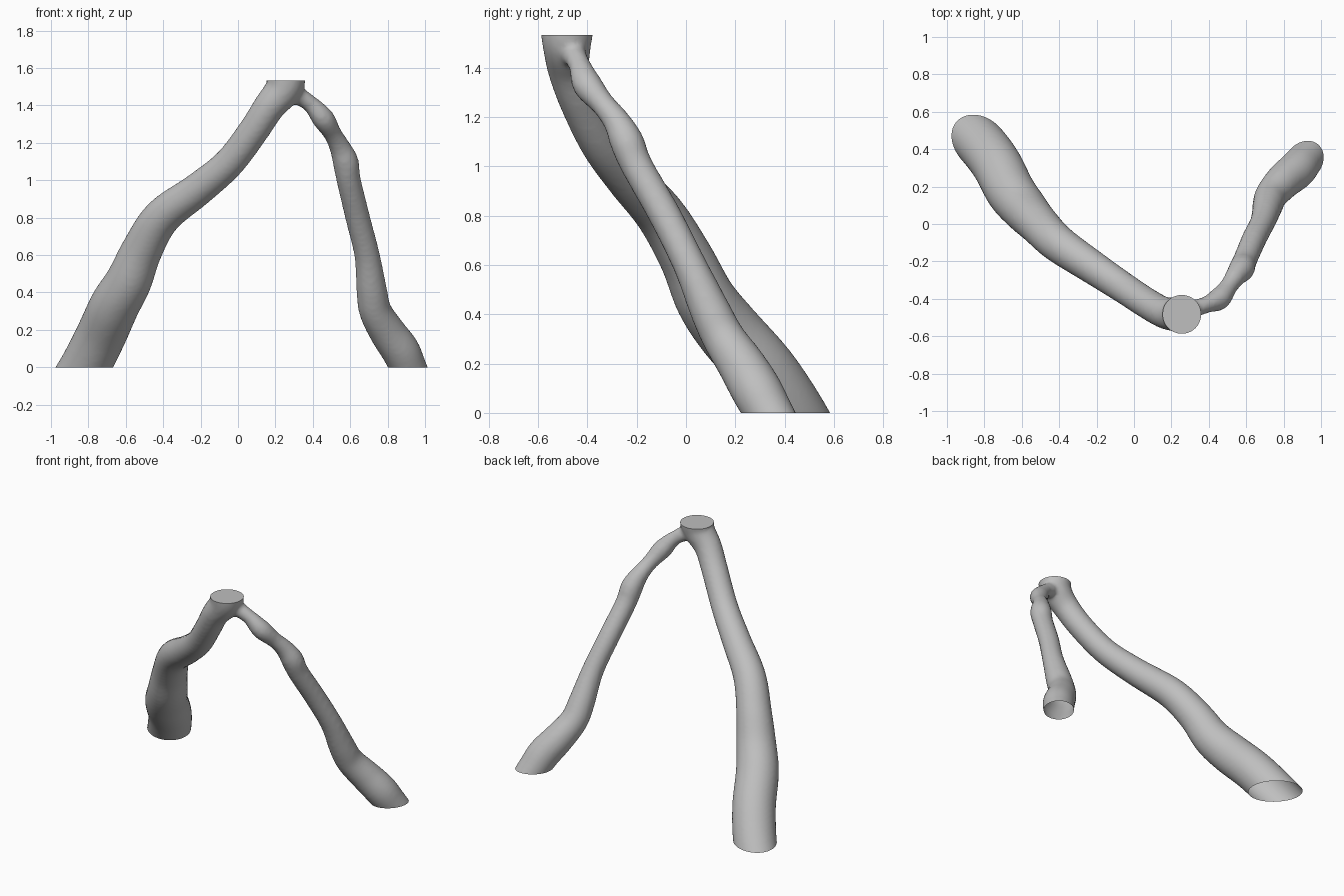
import bpy, bmesh, math
from mathutils import Vector

cube = bpy.data.objects.get("Cube")
if cube:
    bpy.data.objects.remove(cube, do_unlink=True)

TOP = 1.533
SIDES = 24
STEPS = 6

# Branch centre lines: x, y, z, radius
thick_branch = [
    (-.93, .53, -.17, .13), (-.82, .43, 0, .135), (-.733, .315, .17, .135),
    (-.66, .175, .33, .133), (-.585, .08, .46, .124), (-.512, 0, .63, .11),
    (-.405, -.105, .805, .101), (-.215, -.235, .95, .09), (-.05, -.345, 1.09, .083),
    (.08, -.43, 1.26, .082), (.165, -.475, 1.39, .085), (.238, -.483, 1.48, .097),
    (.255, -.483, 1.54, .106), (.255, -.483, 1.64, .106)]
thin_branch = [
    (.97, .41, -.13, .09), (.91, .337, 0, .098), (.868, .287, .09, .103),
    (.798, .228, .19, .097), (.735, .155, .3, .087), (.715, .1, .41, .082),
    (.69, .015, .6, .068), (.64, -.085, .8, .066), (.592, -.198, 1.0, .065),
    (.575, -.24, 1.1, .069), (.543, -.28, 1.18, .056), (.505, -.335, 1.25, .049),
    (.455, -.4, 1.33, .06), (.385, -.432, 1.41, .045), (.3, -.46, 1.46, .05),
    (.23, -.483, 1.47, .05)]


def spline(points):
    """Smooth interpolation through the points."""
    pts = [Vector(p) for p in points]
    pts = [2 * pts[0] - pts[1]] + pts + [2 * pts[-1] - pts[-2]]
    out = []
    for a, b, c, d in zip(pts, pts[1:], pts[2:], pts[3:]):
        for i in range(STEPS):
            t = i / STEPS
            out.append(b + (c - a) * t / 2 + (a * 2 - b * 5 + c * 4 - d) * t * t / 2
                       + (b * 3 - a - c * 3 + d) * t ** 3 / 2)
    return out + [pts[-2]]


def tube(bm, points):
    """Closed round tube along a path of varying radius."""
    path = spline(points)
    rings = []
    for i, p in enumerate(path):
        ahead = path[min(i + 1, len(path) - 1)].xyz
        tangent = (ahead - path[max(i - 1, 0)].xyz).normalized()
        u = Vector((0, 1, 0)).cross(tangent).normalized()
        v = tangent.cross(u)
        angles = [2 * math.pi * k / SIDES for k in range(SIDES)]
        rings.append([bm.verts.new(p.xyz + p.w * (u * math.cos(a) + v * math.sin(a)))
                      for a in angles])
    for r, s in zip(rings, rings[1:]):
        for k in range(SIDES):
            n = (k + 1) % SIDES
            bm.faces.new((r[k], r[n], s[n], s[k]))
    bm.faces.new(rings[0][::-1])
    bm.faces.new(rings[-1])


# Both branches as one mesh
mesh = bpy.data.meshes.new("forked_branch")
branch = bpy.data.objects.new("forked_branch", mesh)
bpy.context.collection.objects.link(branch)
bm = bmesh.new()
tube(bm, thick_branch)
tube(bm, thin_branch)
bmesh.ops.recalc_face_normals(bm, faces=bm.faces)
bm.to_mesh(mesh)
bm.free()

# Melt the branches together at the fork
bpy.ops.object.select_all(action='DESELECT')
branch.select_set(True)
bpy.context.view_layer.objects.active = branch
remesh = branch.modifiers.new("merge", 'REMESH')
remesh.mode = 'VOXEL'
remesh.voxel_size = .014
smooth = branch.modifiers.new("soften", 'SMOOTH')
smooth.factor = .5
smooth.iterations = 6
for name in ("merge", "soften"):
    bpy.ops.object.modifier_apply(modifier=name)

# Trim level: open feet, flat capped top
bm = bmesh.new()
bm.from_mesh(mesh)
for height, up in ((0, -1), (TOP, 1)):
    cut = bmesh.ops.bisect_plane(
        bm, geom=bm.verts[:] + bm.edges[:] + bm.faces[:], dist=1e-5,
        plane_co=(0, 0, height), plane_no=(0, 0, up), clear_outer=True)
    if up == 1:
        rim = [e for e in cut["geom_cut"] if isinstance(e, bmesh.types.BMEdge)]
        bmesh.ops.contextual_create(bm, geom=rim)
bmesh.ops.recalc_face_normals(bm, faces=bm.faces)
bm.to_mesh(mesh)
bm.free()
bpy.ops.object.shade_smooth_by_angle(angle=math.radians(40))

# Plain grey
grey = bpy.data.materials.new("grey")
grey.use_nodes = True
colour = (.52, .52, .52, 1)
grey.diffuse_color = colour
grey.node_tree.nodes["Principled BSDF"].inputs["Base Color"].default_value = colour
mesh.materials.clear()
mesh.materials.append(grey)
